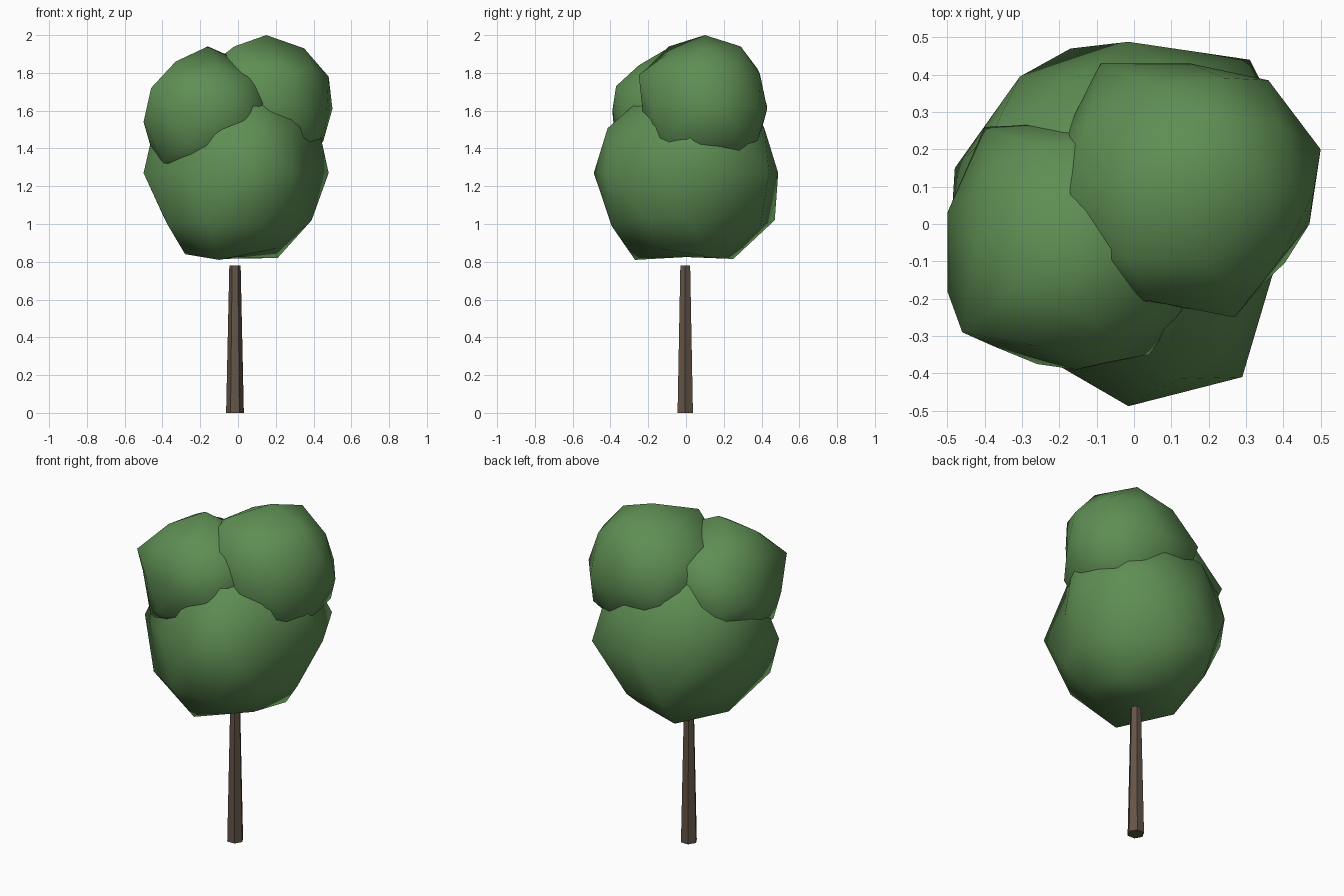
import bpy, bmesh, math
from mathutils import Vector


def material(name, rgb):
    m = bpy.data.materials.new(name)
    m.diffuse_color = (*rgb, 1)
    return m


leaf = material("leaf_green", (0.112, 0.268, 0.087))
bark = material("bark_brown", (0.127, 0.089, 0.062))


def add_object(name, bm, mat, smooth):
    me = bpy.data.meshes.new(name)
    bm.to_mesh(me)
    bm.free()
    for p in me.polygons:
        p.use_smooth = smooth
    me.materials.append(mat)
    ob = bpy.data.objects.new(name, me)
    bpy.context.collection.objects.link(ob)
    return ob


# Heights of the vertex rings of the ball (upper case above, lower case below)
RING = {"T": 1, "A": .851, "U": .526, "R": .447, "E": 0,
        "r": -.447, "u": -.526, "a": -.851, "b": -1}


def foliage(name, centre, radii, pulls):
    """Low-poly ball; pulls = ring, angle: new position."""
    bm = bmesh.new()
    bmesh.ops.create_icosphere(bm, subdivisions=2, radius=1)
    c = Vector(centre)
    moved = {}
    for (ring, ang), p in pulls.items():
        z, t = RING[ring], math.radians(ang)
        h = math.sqrt(1 - z * z)
        d = Vector((h * math.cos(t), h * math.sin(t), z))
        moved[min(bm.verts, key=lambda v: (v.co.normalized() - d).length)] = p
    for v in bm.verts:
        d = v.co.normalized()
        v.co = moved.get(v) or c + Vector([d[i] * radii[i] for i in range(3)])
    add_object(name, bm, leaf, True)


# Large lower crown, flattened underneath
foliage("lower_crown", (-0.015, 0, 1.27), (0.495, 0.488, 0.53), {
    ("b", 0): (-0.01, 0, 0.825), ("a", 180): (-0.28, 0, 0.84),
    ("a", 108): (-0.10, 0.25, 0.815), ("a", 252): (-0.10, -0.27, 0.81),
    ("a", 36): (0.21, 0.15, 0.82), ("a", -36): (0.20, -0.14, 0.87),
    ("u", 0): (0.39, 0, 1.02), ("u", 216): (-0.375, -0.255, 1.0),
    ("u", 144): (-0.32, 0.21, 1.0),
    ("r", 108): (-0.17, 0.47, 1.02), ("r", 252): (-0.16, -0.40, 1.01),
    ("r", 36): (0.29, 0.20, 1.03), ("r", -36): (0.31, -0.23, 1.03),
    ("r", 180): (-0.39, 0, 1.03),
    ("E", 54): (0.31, 0.44, 1.27), ("E", -54): (0.29, -0.41, 1.27),
    ("E", 18): (0.48, 0.11, 1.27), ("E", -18): (0.37, -0.14, 1.27),
    ("E", 198): (-0.50, -0.16, 1.27), ("E", 162): (-0.48, 0.15, 1.27),
    ("E", 234): (-0.27, -0.34, 1.27), ("R", 216): (-0.33, -0.22, 1.48),
    ("U", -36): (0.29, -0.22, 1.52), ("A", -72): (0.06, -0.22, 1.68),
    ("U", 252): (-0.14, -0.34, 1.50)})

# Upper right crown
foliage("right_crown", (0.14, 0.085, 1.63), (0.365, 0.36, 0.37), {
    ("T", 0): (0.15, 0.10, 2.0), ("A", 0): (0.35, 0.09, 1.93),
    ("A", 72): (0.22, 0.29, 1.94), ("A", 144): (-0.02, 0.17, 1.91),
    ("A", 216): (-0.02, -0.09, 1.94), ("A", 288): (0.20, -0.10, 1.90),
    ("R", 0): (0.48, 0.08, 1.78), ("R", -72): (0.27, -0.25, 1.79),
    ("E", 18): (0.50, 0.20, 1.61), ("E", -18): (0.47, 0.0, 1.60),
    ("E", 54): (0.36, 0.385, 1.62), ("E", 90): (0.15, 0.43, 1.61),
    ("E", 126): (-0.09, 0.43, 1.62), ("E", -90): (0.17, -0.23, 1.60),
    ("E", -54): (0.345, -0.16, 1.58), ("r", 36): (0.40, 0.30, 1.43),
    ("a", 36): (0.30, 0.26, 1.34)})

# Upper left crown
foliage("left_crown", (-0.17, -0.06, 1.58), (0.335, 0.33, 0.36), {
    ("T", 0): (-0.16, -0.08, 1.94), ("A", 216): (-0.33, -0.18, 1.86),
    ("A", 0): (0.0, -0.06, 1.87), ("A", 72): (-0.11, 0.10, 1.81),
    ("A", 144): (-0.31, 0.04, 1.84), ("A", 288): (-0.11, -0.25, 1.84),
    ("R", 216): (-0.46, -0.29, 1.72), ("R", -72): (-0.07, -0.37, 1.73),
    ("U", 180): (-0.42, -0.05, 1.76), ("R", 144): (-0.40, 0.12, 1.72),
    ("E", 270): (-0.155, -0.39, 1.60), ("E", 162): (-0.50, 0.03, 1.54),
    ("E", 198): (-0.50, -0.18, 1.54), ("E", 234): (-0.37, -0.33, 1.58),
    ("E", -54): (0.04, -0.35, 1.57), ("E", -18): (0.15, -0.20, 1.65),
    ("E", 126): (-0.40, 0.26, 1.55), ("r", 252): (-0.26, -0.375, 1.43),
    ("r", 180): (-0.46, -0.06, 1.40), ("u", 216): (-0.40, -0.25, 1.33),
    ("u", -72): (-0.06, -0.33, 1.40)})

# Tapered six-sided trunk
bm = bmesh.new()
bmesh.ops.create_cone(bm, cap_ends=True, segments=6, radius1=0.047,
                      radius2=0.03, depth=0.78)
xs = max(v.co.x for v in bm.verts)
ys = max(v.co.y for v in bm.verts)
for v in bm.verts:
    if ys > xs:  # put corners on the left and right
        v.co.x, v.co.y = v.co.y, -v.co.x
    v.co += Vector((-0.016, -0.004, 0.39))
add_object("trunk", bm, bark, False)
